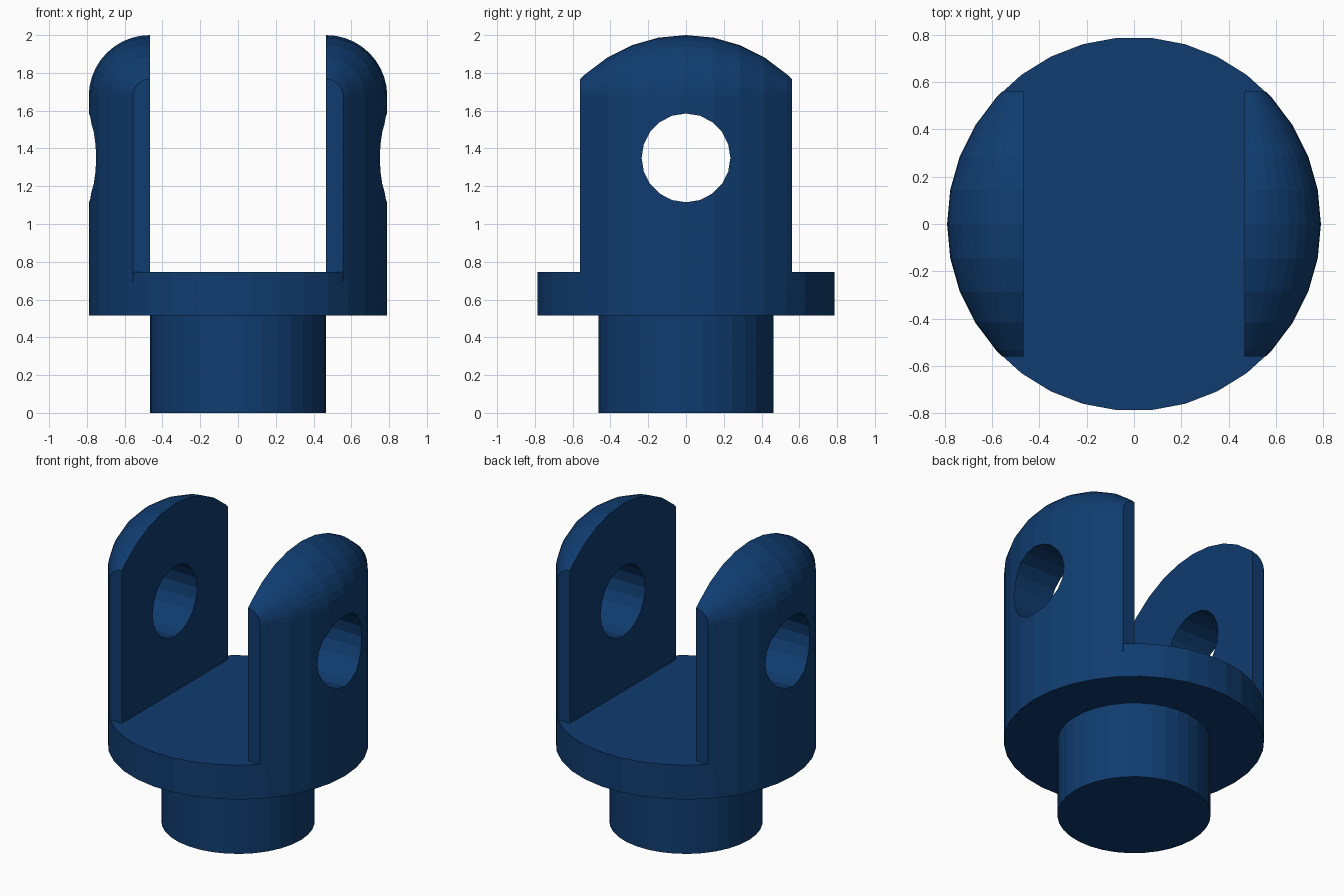
import bpy, bmesh, math
from mathutils import Matrix

if "Cube" in bpy.data.objects:
    bpy.data.objects.remove(bpy.data.objects["Cube"])

R, STEM_R = 0.79, 0.465          # collar and stem radius
Z_STEM, Z_COLLAR = 0.515, 0.745  # top of stem, top of collar
GAP, HALF = 0.467, 0.56          # inner face of prongs, half depth of prongs
SIDES = 34

mat = bpy.data.materials.new("navy blue")
mat.diffuse_color = (0.005, 0.045, 0.16, 1)
mat.use_nodes = True
mat.node_tree.nodes["Principled BSDF"].inputs["Base Color"].default_value = mat.diffuse_color


def make_object(name, bm):
    bmesh.ops.recalc_face_normals(bm, faces=bm.faces)
    mesh = bpy.data.meshes.new(name)
    bm.to_mesh(mesh)
    bm.free()
    mesh.materials.append(mat)
    ob = bpy.data.objects.new(name, mesh)
    bpy.context.collection.objects.link(ob)
    return ob


# stem and collar: one stepped turned body
bm = bmesh.new()
rings = []
for r, z in ((STEM_R, 0), (STEM_R, Z_STEM), (R, Z_STEM), (R, Z_COLLAR)):
    rings.append([bm.verts.new((r * math.cos(2 * math.pi * i / SIDES),
                                r * math.sin(2 * math.pi * i / SIDES), z))
                  for i in range(SIDES)])
for a, b in zip(rings, rings[1:]):
    for i in range(SIDES):
        j = (i + 1) % SIDES
        bm.faces.new((a[i], a[j], b[j], b[i]))
bm.faces.new(rings[0])
bm.faces.new(rings[-1])
make_object("stem_and_collar", bm)

# pin hole cutter
bm = bmesh.new()
bmesh.ops.create_cone(bm, cap_ends=True, segments=20, radius1=0.235, radius2=0.235, depth=3,
                      matrix=Matrix.Translation((0, 0, 1.35)) @ Matrix.Rotation(math.pi / 2, 4, 'Y'))
cutter = make_object("pin_hole_cutter", bm)
cutter.hide_render = True
cutter.hide_set(True)

# prongs: cross-sections across x, lofted along y, with a rounded outer top edge
rows = []
for k in range(-4, 5):
    a = 2 * math.pi * k / SIDES
    rows.append((R * math.sin(a), R * math.cos(a)))
edge_x = math.sqrt(R * R - HALF * HALF) - 0.001
rows = [(-HALF, edge_x)] + rows + [(HALF, edge_x)]


def prong(name, side):
    bm = bmesh.new()
    loops = []
    for y, x_out in rows:
        top = 2.0 - R + math.sqrt(R * R - y * y)
        h = x_out - GAP
        pts = [(GAP, Z_COLLAR - 0.05), (x_out, Z_COLLAR - 0.05)]
        for i in range(11):
            t = math.pi / 2 * i / 10
            pts.append((GAP + h * math.cos(t), top - h + h * math.sin(t)))
        loops.append([bm.verts.new((side * x, y, z)) for x, z in pts])
    n = len(loops[0])
    for a, b in zip(loops, loops[1:]):
        for i in range(n):
            j = (i + 1) % n
            bm.faces.new((a[i], a[j], b[j], b[i]))
    bm.faces.new(loops[0])
    bm.faces.new(loops[-1])
    ob = make_object(name, bm)
    mod = ob.modifiers.new("pin hole", 'BOOLEAN')
    mod.operation = 'DIFFERENCE'
    mod.solver = 'EXACT'
    mod.object = cutter


prong("right_prong", 1)
prong("left_prong", -1)
